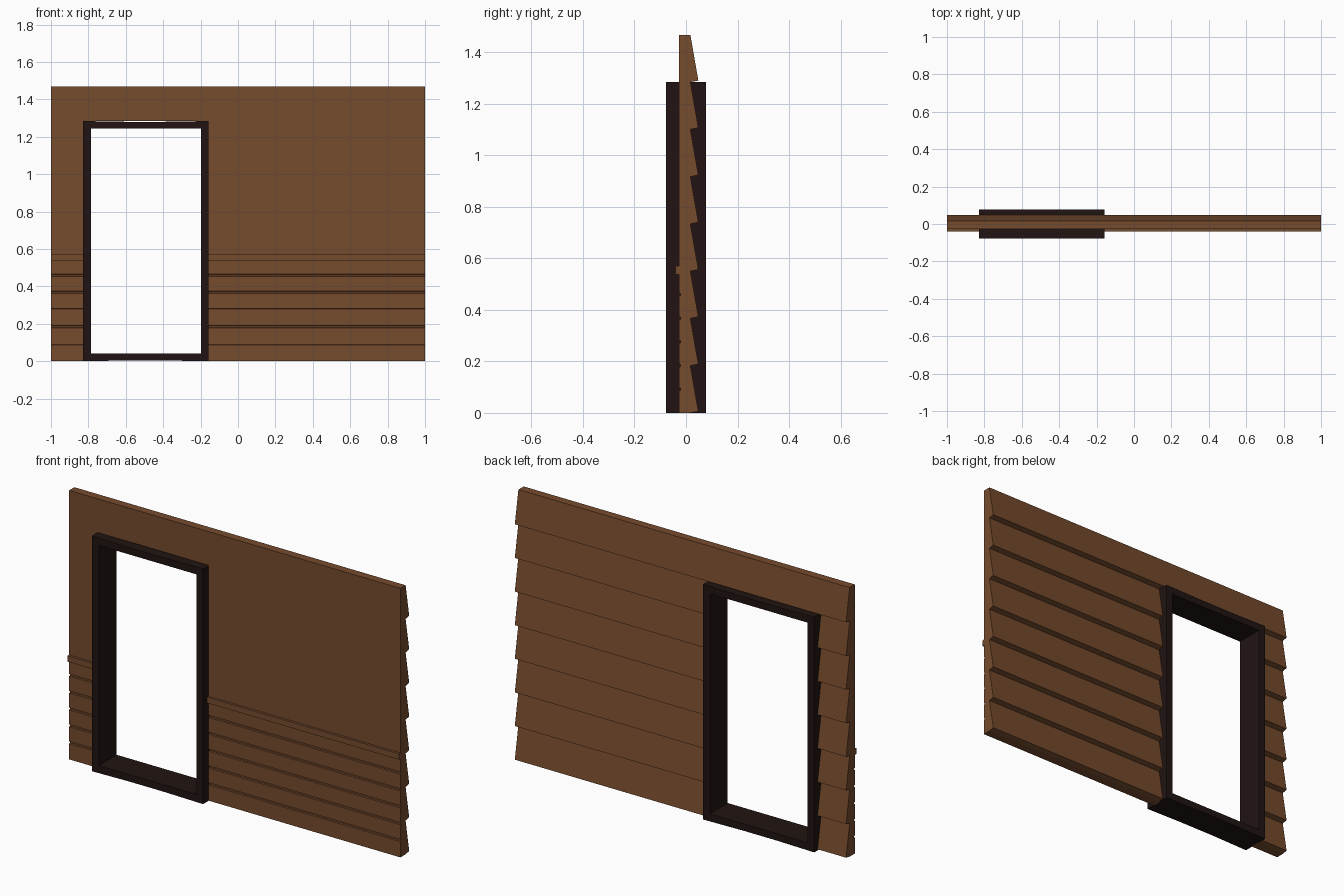
import bpy, bmesh

if "Cube" in bpy.data.objects:
    bpy.data.objects.remove(bpy.data.objects["Cube"])

def material(name, rgb):
    m = bpy.data.materials.new(name)
    m.diffuse_color = (*rgb, 1)
    m.use_nodes = True
    m.node_tree.nodes["Principled BSDF"].inputs["Base Color"].default_value = m.diffuse_color
    return m

WOOD = material("brown_wood", (0.18, 0.07, 0.026))
PAINT = material("blue_paint", (0.061, 0.091, 0.136))
DARK = material("dark_wood", (0.015, 0.007, 0.006))

def finish(name, bm, mats):
    bmesh.ops.recalc_face_normals(bm, faces=bm.faces)
    me = bpy.data.meshes.new(name)
    bm.to_mesh(me)
    bm.free()
    for m in mats:
        me.materials.append(m)
    ob = bpy.data.objects.new(name, me)
    bpy.context.collection.objects.link(ob)
    return ob

def extrude_x(name, profile, x0, x1, mats):
    """Extrude a closed (y, z) profile between two x positions."""
    bm = bmesh.new()
    face = bm.faces.new([bm.verts.new((x0, y, z)) for y, z in profile])
    res = bmesh.ops.extrude_face_region(bm, geom=[face], use_keep_orig=True)
    for v in res["geom"]:
        if isinstance(v, bmesh.types.BMVert):
            v.co.x = x1
    # painted plaster is the front face above the rail
    if len(mats) > 1:
        for f in bm.faces:
            if abs(f.normal.y) > 0.99 and f.calc_center_median().z > RAIL_TOP \
                    and all(abs(v.co.y - FRONT) < 1e-4 for v in f.verts):
                f.material_index = 1
    return finish(name, bm, mats)

# Shared dimensions
FRONT, TOP, BOARDS = -0.028, 1.468, 8
STEP = TOP / BOARDS
RAIL_BOTTOM, RAIL_TOP = 0.538, 0.57
LEFT, RIGHT, LINTEL = -0.828, -0.157, 1.284

def siding(first):
    """Back outline, bottom to top: overlapping slanted boards."""
    pts = []
    for i in range(first, BOARDS):
        z = i * STEP
        pts += [(0.017, z), (0.048, z + 0.006)]
    return pts + [(0.017, TOP)]

def panelling():
    """Front outline, top to bottom: rail seat, then grooved boards."""
    pts = [(FRONT, TOP), (FRONT, RAIL_TOP)]
    for i in range(5, 0, -1):
        z = i * 0.092
        pts += [(FRONT, z + 0.006), (-0.021, z + 0.004),
                (-0.021, z - 0.004), (FRONT, z - 0.006)]
    return pts + [(FRONT, 0)]

# Wall sections either side of the doorway, and above it
full = siding(0) + panelling()
extrude_x("wall_left", full, -1, LEFT + 0.004, [WOOD, PAINT])
extrude_x("wall_right", full, RIGHT - 0.004, 1, [WOOD, PAINT])
over = siding(7) + [(FRONT, TOP), (FRONT, 7 * STEP)]
extrude_x("wall_over_door", over, LEFT + 0.004, RIGHT - 0.004, [WOOD, PAINT])

# Chair rail on both sides of the doorway
rail = [(-0.02, RAIL_BOTTOM), (-0.02, RAIL_TOP), (-0.041, RAIL_TOP), (-0.041, RAIL_BOTTOM)]
extrude_x("rail_left", rail, -1, LEFT, [WOOD])
extrude_x("rail_right", rail, RIGHT, 1, [WOOD])

# Door frame: mitred ring with slightly worn sill and lintel
def ring(x0, x1, z0, z1, wear):
    a, b = -0.6, -0.4
    return [(x0, z0), (a, z0 + wear), (b, z0 + wear), (x1, z0),
            (x1, z1), (b, z1 - wear), (a, z1 - wear), (x0, z1)]

bm = bmesh.new()
loops = []
for y in (-0.077, 0.077):
    for pts in (ring(LEFT, RIGHT, 0, LINTEL, 0.004), ring(-0.786, -0.198, 0.042, 1.243, 0)):
        loops.append([bm.verts.new((x, y, z)) for x, z in pts])
for a, b in ((0, 1), (1, 3), (3, 2), (2, 0)):
    for i in range(8):
        j = (i + 1) % 8
        bm.faces.new((loops[a][i], loops[a][j], loops[b][j], loops[b][i]))
finish("door_frame", bm, [DARK])
